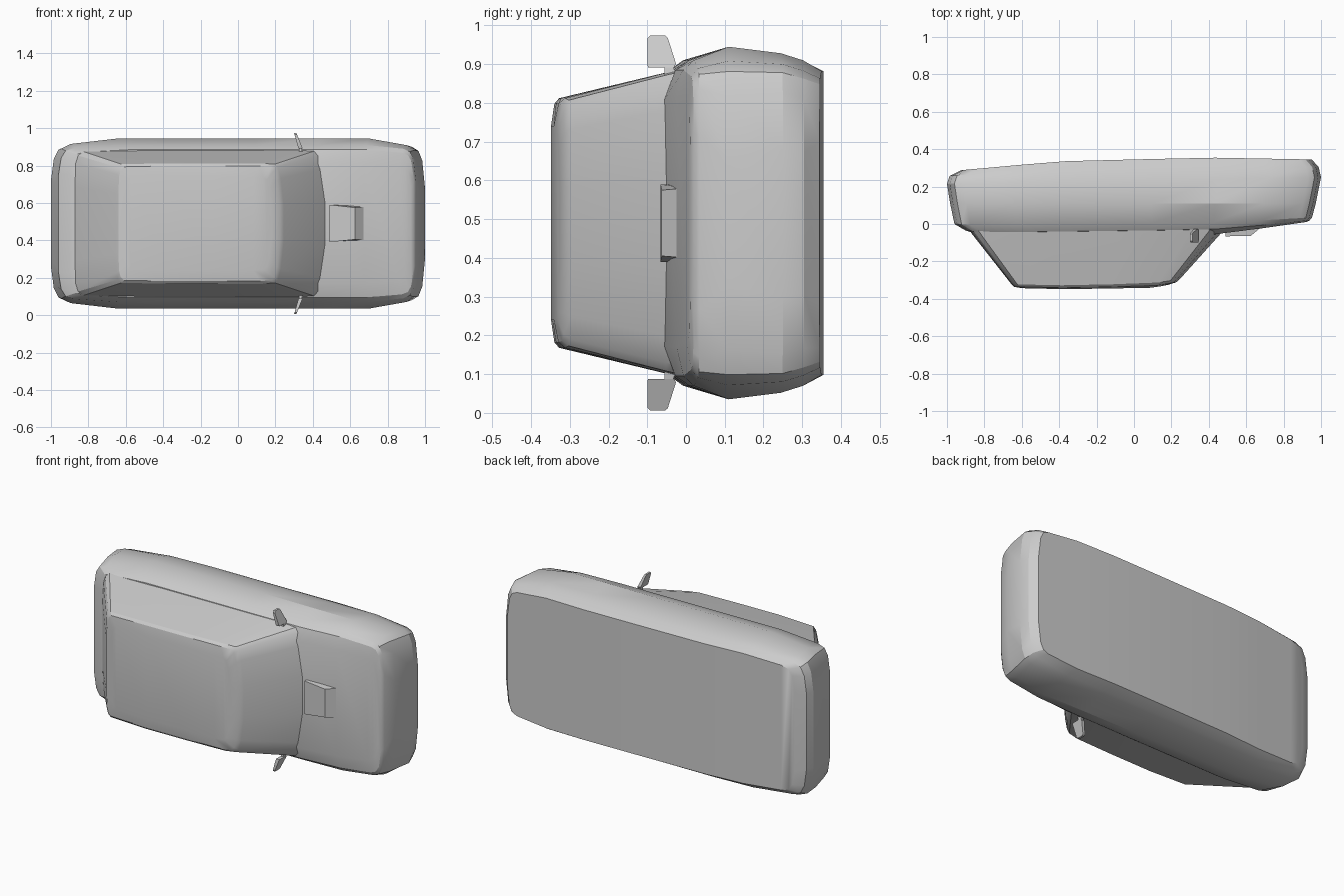
import bpy, bmesh

if "Cube" in bpy.data.objects:
    bpy.data.objects.remove(bpy.data.objects["Cube"])

MID = 0.49  # z of the symmetry plane


def finish(name, bm, angle=0.45):
    bmesh.ops.recalc_face_normals(bm, faces=bm.faces[:])
    me = bpy.data.meshes.new(name)
    bm.to_mesh(me)
    bm.free()
    ob = bpy.data.objects.new(name, me)
    bpy.context.collection.objects.link(ob)
    bpy.ops.object.select_all(action='DESELECT')
    ob.select_set(True)
    bpy.context.view_layer.objects.active = ob
    bpy.ops.object.shade_smooth_by_angle(angle=angle)
    return ob


def interp(x, pts):
    for (x0, y0), (x1, y1) in zip(pts, pts[1:]):
        if x <= x1:
            t = max(0, (x - x0) / (x1 - x0))
            return y0 + t * (y1 - y0)
    return pts[-1][1]


def loft(name, half, levels):
    """Stack plan outlines; a level is (xmin, xmax, half width, squareness, height curve)."""
    bm = bmesh.new()
    rings = []
    n = len(half)
    for xa, xb, hw, p, curve in levels:
        up, down = [], []
        for fx, fz in half:
            x = xa + (fx + 1) / 2 * (xb - xa)
            z = hw * fz ** p
            y = interp(x, curve)
            up.append(bm.verts.new((x, y, MID + z)))
            down.append(bm.verts.new((x, y, MID - z)))
        rings.append(up + down[::-1])
    for a, b in zip(rings, rings[1:]):
        for i in range(2 * n):
            j = (i + 1) % (2 * n)
            bm.faces.new((a[i], a[j], b[j], b[i]))
    # caps made of strips running across the car
    for r in (rings[0], rings[-1]):
        for i in range(n - 1):
            bm.faces.new((r[i], r[i + 1], r[2 * n - 2 - i], r[2 * n - 1 - i]))
    return finish(name, bm)


def prism(name, bottom, top):
    bm = bmesh.new()
    a = [bm.verts.new(v) for v in bottom]
    b = [bm.verts.new(v) for v in top]
    bm.faces.new(a)
    bm.faces.new(b)
    for i in range(len(a)):
        j = (i + 1) % len(a)
        bm.faces.new((a[i], a[j], b[j], b[i]))
    return finish(name, bm)


# Lower body, from bonnet surface down to the floor
body_half = [(-1, .45), (-.985, .74), (-.96, .88), (-.91, .935), (-.65, 1), (-.4, 1),
             (.1, 1), (.45, 1), (.72, 1), (.93, .92), (.965, .86), (.985, .72), (1, .35)]
loft("car_body", body_half, [
    (-.87, .925, .32, .5, [(-.87, -.045), (-.8, -.052), (.45, -.055), (.6, -.035), (.93, .012)]),
    (-.90, .94, .395, .5, [(-.9, -.035), (-.8, -.045), (.4, -.03), (.6, -.015), (.94, .02)]),
    (-.96, .952, .42, .6, [(-.96, .0), (-.8, -.01), (.5, .01), (.95, .035)]),
    (-.983, .972, .455, 1, [(-.98, .11), (.98, .11)]),
    (-1, 1, .438, .8, [(-1, .215), (1, .25)]),
    (-.985, .987, .42, .8, [(-.985, .258), (-.4, .29), (.985, .305)]),
    (-.925, .95, .392, .6, [(-.92, .288), (-.4, .335), (.4, .355), (.95, .345)]),
])

# Cabin with raked windscreen and rear window
cabin_half = [(-1, .5), (-.99, .82), (-.97, .93), (-.93, .985), (-.4, 1), (.2, 1), (.75, 1),
              (.89, .985), (.93, .93), (.965, .75), (1, .3)]
loft("cabin", cabin_half, [
    (-.89, .49, .395, 1, [(-.9, -.02), (.5, -.02)]),
    (-.865, .465, .388, 1, [(-.87, -.055), (.47, -.05)]),
    (-.655, .245, .322, 1, [(-.66, -.322), (-.4, -.328), (.1, -.318), (.24, -.295)]),
    (-.64, .225, .308, 1, [(-.64, -.336), (-.4, -.34), (.1, -.332), (.22, -.312)]),
    (-.60, .18, .25, 1, [(-.6, -.343), (-.4, -.349), (.1, -.341), (.18, -.326)]),
])

# Bonnet scoop
prism("bonnet_scoop",
      [(.49, -.02, .39), (.70, .0, .40), (.70, .0, .58), (.49, -.02, .59)],
      [(.49, -.066, .39), (.625, -.063, .405), (.625, -.063, .575), (.49, -.066, .59)])

# Door mirrors with stalks, one on each side
for side, s in (("left", 1), ("right", -1)):
    def pt(x, y, z):
        return (x, y, MID + s * z)
    plate = [(-.098, .402), (-.03, .402), (-.026, .412), (-.047, .478), (-.054, .484),
             (-.092, .484), (-.1, .476), (-.1, .41)]

    def front(z):
        return .345 - (z - .402) * .40

    prism(side + "_mirror",
          [pt(front(z), y, z) for y, z in plate],
          [pt(front(z) - .022 + (z - .402) * .12, y, z) for y, z in plate])
    prism(side + "_mirror_stalk",
          [pt(x, y, .38) for x, y in ((.325, -.055), (.345, -.055), (.345, -.025), (.325, -.025))],
          [pt(x, y, .41) for x, y in ((.325, -.055), (.34, -.055), (.34, -.035), (.325, -.035))])
